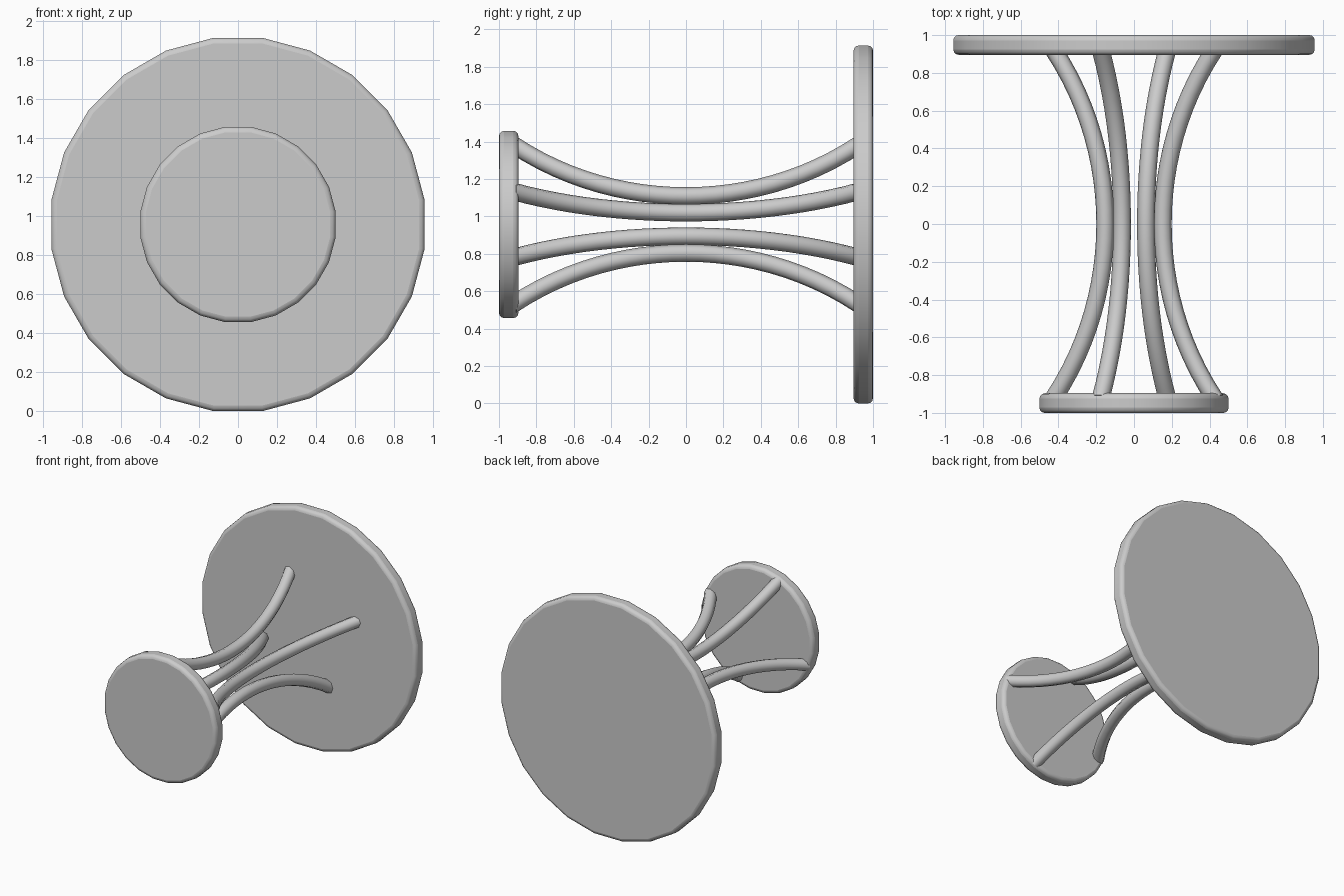
import bpy, math
from mathutils import Vector

if "Cube" in bpy.data.objects:
    bpy.data.objects.remove(bpy.data.objects["Cube"])

CZ = 0.957          # height of the table's axis, which runs along y

grey = bpy.data.materials.new("plain grey")
grey.diffuse_color = (0.6, 0.6, 0.6, 1)
grey.use_nodes = True
grey.node_tree.nodes["Principled BSDF"].inputs["Base Color"].default_value = grey.diffuse_color


def disc(name, radius, y, thickness):
    """24-sided round slab facing along y, with rounded rims."""
    bpy.ops.mesh.primitive_cylinder_add(
        vertices=24, radius=radius, depth=thickness, location=(0, y, CZ))
    ob = bpy.context.object
    ob.name = name
    # half a side of turn puts flats at the top, bottom and sides
    for v in ob.data.vertices:
        x, h, z = v.co.x, v.co.y, v.co.z
        a = math.atan2(h, x) + math.pi / 24
        r = math.hypot(x, h)
        v.co = (r * math.cos(a), z, r * math.sin(a))
    ob.data.flip_normals()
    ob.data.materials.append(grey)
    bevel = ob.modifiers.new("rounded rim", 'BEVEL')
    bevel.width = 0.028
    bevel.segments = 3
    bevel.limit_method = 'ANGLE'
    bevel.angle_limit = math.radians(40)
    bpy.ops.object.shade_smooth_by_angle(angle=math.radians(35))


def leg(name, angle):
    """Round bar that bows in towards the axis at mid-length."""
    waist, end, half = 0.165, 0.452, 0.91
    sag = end - waist
    big = (half ** 2 + sag ** 2) / (2 * sag)      # bow radius
    curve = bpy.data.curves.new(name, 'CURVE')
    curve.dimensions = '3D'
    curve.bevel_depth = 0.047
    curve.bevel_resolution = 2
    curve.use_fill_caps = True
    spline = curve.splines.new('POLY')
    n = 24
    spline.points.add(n)
    for i, p in enumerate(spline.points):
        y = -0.93 + 1.86 * i / n
        r = waist + big - math.sqrt(big ** 2 - y ** 2)
        p.co = (r * math.cos(angle), y, CZ + r * math.sin(angle), 1)
    spline.use_smooth = True
    curve.materials.append(grey)
    ob = bpy.data.objects.new(name, curve)
    bpy.context.collection.objects.link(ob)


# table top and foot
disc("table_top", 0.965, 0.948, 0.104)
disc("foot", 0.505, -0.948, 0.104)

# four bowed legs, a quarter turn apart
for k in range(4):
    leg(f"leg_{k + 1}", math.radians(22.5 + 90 * k))
